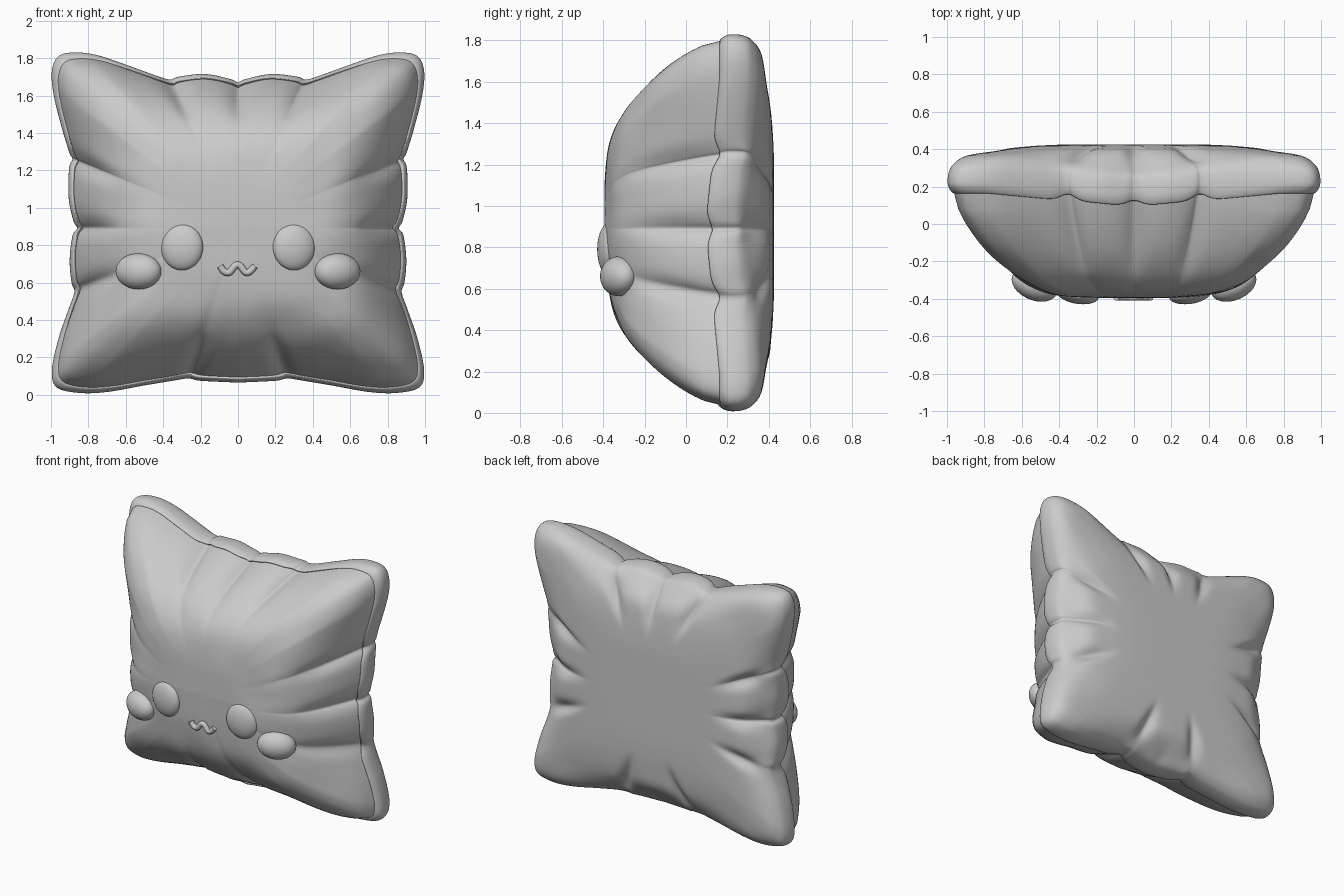
import bpy, math
from mathutils import Vector, noise

if "Cube" in bpy.data.objects:
    bpy.data.objects.remove(bpy.data.objects["Cube"])

grey = bpy.data.materials.new("soft grey")
grey.use_nodes = True
grey.diffuse_color = (0.6, 0.6, 0.6, 1)
grey.node_tree.nodes["Principled BSDF"].inputs["Base Color"].default_value = (0.6, 0.6, 0.6, 1)

MID = Vector((0, 0.9))


def spline(points, steps):
    """Smooth curve through 2D points, ends included."""
    pts = [Vector(p) for p in points]
    pts = [2 * pts[0] - pts[1]] + pts + [2 * pts[-1] - pts[-2]]
    out = []
    for a, b, c, d in zip(pts, pts[1:], pts[2:], pts[3:]):
        for i in range(steps):
            t = i / steps
            out.append(b + 0.5 * t * (c - a + t * (2 * a - 5 * b + 4 * c - d
                       + t * (3 * (b - c) + d - a))))
    return out + [pts[-2]]


# Half of the cushion outline, from top middle round to bottom middle
half = spline([(0, 1.67), (.05, 1.69), (.18, 1.715), (.32, 1.7), (.36, 1.685), (.42, 1.7),
               (.6, 1.765), (.75, 1.815), (.87, 1.83), (.96, 1.81), (.995, 1.73), (.985, 1.6),
               (.94, 1.42), (.9, 1.29), (.885, 1.26), (.903, 1.21), (.905, 1.05), (.88, .93),
               (.86, .89), (.885, .85), (.9, .72), (.89, .6), (.875, .55), (.905, .46),
               (.96, .3), (.995, .13), (.97, .04), (.85, .01), (.7, .015), (.5, .05),
               (.32, .08), (.26, .087), (.2, .075), (0, .065)], 6)
outline = half + [Vector((-p.x, p.y)) for p in half[-2:0:-1]]

# Stitch points where the cloth is gathered
notches = [Vector((0, 1.67))]
for sx in (-1, 1):
    notches += [Vector((sx * x, z)) for x, z in
                ((.36, 1.68), (.885, 1.26), (.86, .89), (.872, .55), (.26, .09))]


def gather(p):
    return min(1, sum(math.exp(-((p - n).length / 0.06) ** 2) for n in notches))


def cornerness(p):
    d = p - MID
    return min(1, abs(d.x * d.y) / 0.75) ** 1.5


def seam(p):
    return 0.1 + 0.075 * cornerness(p) ** 0.5 + 0.035 * gather(p)


def inset(p, s, power):
    """Shrink an outline point; inner rings relax to a plain rounded square."""
    d = p - MID
    soft = d / (abs(d.x / 0.9) ** 4 + abs(d.y / 0.8) ** 4) ** 0.25
    return MID + s * soft.lerp(d, min(1, s ** power))


def fold(s, start, end):
    """Fades a crease in from start and out again at end."""
    t = (s - start) / (end - start)
    return math.sin(math.pi * t ** 1.5) if 0 < t < 1 else 0


def finish(ob, name):
    ob.name = ob.data.name = name
    ob.data.materials.append(grey)
    return ob


def loft(name, rings, centre, flip):
    """Skin closed rings and close the last one onto a centre point."""
    n = len(outline)
    verts = [v for ring in rings for v in ring] + [centre]
    faces = [(r * n + i, r * n + (i + 1) % n, (r + 1) * n + (i + 1) % n, (r + 1) * n + i)
             for r in range(len(rings) - 1) for i in range(n)]
    base = (len(rings) - 1) * n
    faces += [(base + i, base + (i + 1) % n, len(verts) - 1) for i in range(n)]
    if flip:
        faces = [f[::-1] for f in faces]
    me = bpy.data.meshes.new(name)
    me.from_pydata(verts, [], faces)
    me.shade_smooth()
    ob = bpy.data.objects.new(name, me)
    bpy.context.collection.objects.link(ob)
    return finish(ob, name)


# Domed front panel, tucked inside the edge roll and fullest at the corners
def front_point(p, s):
    q = MID + (inset(p, s, 4) - MID) * 0.968
    dome = (1 - s ** 4.6) ** (1 - 0.4 * cornerness(p)) * (1 - 0.15 * cornerness(q))
    dome *= 1 - 0.09 * max(0, MID.y - q.y)
    y = seam(p) + (-0.395 - seam(p)) * dome
    y += 0.04 * gather(p) * fold(s, 0.72, 1.03)
    y += 0.016 * noise.noise(Vector((q.x * 4, 0, q.y * 4))) * fold(s, 0.2, 1)
    return (q.x, y, q.y)


COUNT = 48
loft("front_panel", [[front_point(p, (1 - k / COUNT) ** 0.7) for p in outline]
                     for k in range(COUNT)], (0, -0.395, MID.y), True)

# Puffy edge roll flowing into the flat back: the edge follows the seam
edge = [(.95, .04), (.962, .005), (.976, -.012), (.992, .01), (1, .045), (.996, .1),
        (.978, .145), (.925, .19)]
back = [(.8, .39), (.65, .413), (.45, .424), (.25, .426), (.04, .426)]


def back_ring(k):
    ring = []
    for p, prof in zip(outline, profiles):
        s, y = prof[k]
        q = inset(p, s, 2)
        rear = max(0, min(1, (y - seam(p) - 0.05) / 0.12))
        y -= 0.04 * rear * gather(p) * fold(s, 0.55, 1.05)
        ring.append((q.x, y, q.y))
    return ring


profiles = [spline([(s, seam(p) + y) for s, y in edge] + back, 4) for p in outline]
loft("back_panel", [back_ring(k) for k in range(len(profiles[0]))],
     (0, 0.426, MID.y), False)


# Eyes and cheeks: flattened balls set along the dome
def ball(name, place, size, turn):
    bpy.ops.mesh.primitive_uv_sphere_add(segments=40, ring_count=24, location=place)
    ob = bpy.context.object
    ob.scale = size
    ob.rotation_euler.z = turn
    bpy.ops.object.shade_smooth()
    finish(ob, name)


for side, sx in (("left", 1), ("right", -1)):
    ball(side + "_eye", (sx * .3, -.375, .79), (.114, .052, .124), sx * .15)
    ball(side + "_cheek", (sx * .532, -.325, .66), (.128, .082, .096), sx * .4)

# Wavy mouth
cu = bpy.data.curves.new("mouth", "CURVE")
cu.dimensions = "3D"
cu.bevel_depth = 0.018
cu.bevel_resolution = 4
cu.use_fill_caps = True
wave = spline([(-.095, .688), (-.075, .66), (-.045, .655), (-.015, .69), (.01, .69),
               (.04, .655), (.065, .66), (.09, .688)], 6)
line = cu.splines.new("POLY")
line.points.add(len(wave) - 1)
for pt, w in zip(line.points, wave):
    pt.co = (w.x, -.392, w.y, 1)
mouth = bpy.data.objects.new("mouth", cu)
bpy.context.collection.objects.link(mouth)
finish(mouth, "mouth")
